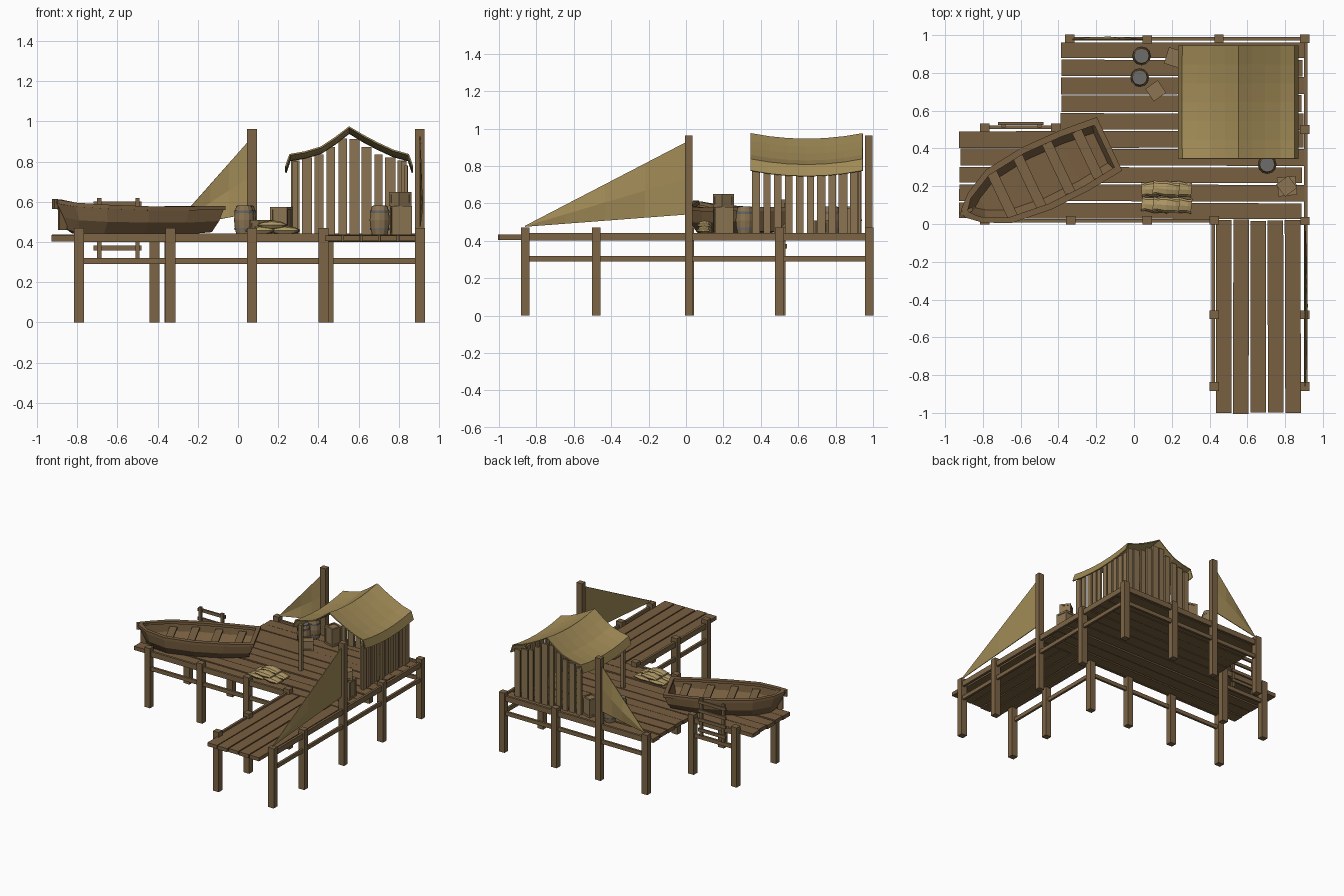
import bpy, bmesh, math, random
from mathutils import Matrix, Vector

if "Cube" in bpy.data.objects:
    bpy.data.objects.remove(bpy.data.objects["Cube"])
random.seed(4)
R = random.uniform

def material(name, r, g, b):
    m = bpy.data.materials.new(name)
    m.diffuse_color = (r, g, b, 1)
    m.use_nodes = True
    m.node_tree.nodes["Principled BSDF"].inputs["Base Color"].default_value = m.diffuse_color
    return m

WOOD = material("deck wood", 0.19, 0.115, 0.052)
POST = material("post wood", 0.20, 0.128, 0.06)
PALE = material("pale wood", 0.26, 0.175, 0.085)
CANVAS = material("canvas", 0.36, 0.26, 0.095)
SACK = material("sackcloth", 0.42, 0.31, 0.13)
GREY = material("grey metal", 0.15, 0.15, 0.15)

def finish(name, bm, mat, thick=0, offset=0):
    bmesh.ops.recalc_face_normals(bm, faces=bm.faces)
    me = bpy.data.meshes.new(name)
    bm.to_mesh(me)
    bm.free()
    ob = bpy.data.objects.new(name, me)
    bpy.context.collection.objects.link(ob)
    me.materials.append(mat)
    if thick:
        s = ob.modifiers.new("thickness", 'SOLIDIFY')
        s.thickness, s.offset = thick, offset
    return ob

def boxes(name, items, mat):
    """One object from boxes given as (centre, size[, z angle])."""
    bm = bmesh.new()
    for c, s, *a in items:
        m = Matrix.Translation(c) @ Matrix.Rotation(a[0] if a else 0, 4, 'Z') @ Matrix.Diagonal((*s, 1))
        bmesh.ops.create_cube(bm, size=1, matrix=m)
    return finish(name, bm, mat)

def sheet(name, rows, mat, thick, closed=False, caps=(), offset=0):
    """Quad grid through rows of points."""
    bm = bmesh.new()
    v = [[bm.verts.new(p) for p in row] for row in rows]
    n = len(rows[0])
    for a, b in zip(v, v[1:]):
        for i in range(n if closed else n - 1):
            j = (i + 1) % n
            bm.faces.new((a[i], a[j], b[j], b[i]))
    for c in caps:
        bm.faces.new(v[c])
    return finish(name, bm, mat, thick, offset)

# Deck planks along x, pier planks along y
planks = []
for i in range(10):
    x0 = (-0.93 if i < 5 else -0.39) + R(0, 0.012)
    x1 = 0.895 + R(-0.01, 0.01)
    planks.append((((x0 + x1) / 2, 0.07 + i * 0.0945, 0.42 + R(-.004, .004)),
                   (x1 - x0, 0.086 + R(-.004, .004), 0.03), R(-.003, .003)))
boxes("deck_planks", planks, WOOD)
boxes("pier_planks", [((0.475 + i * 0.0915, -0.49, 0.42 + R(-.004, .004)),
                       (0.083, 1.02 + R(-.01, .01), 0.028), R(-.004, .004)) for i in range(5)], WOOD)

# Support posts, two of them tall masts
posts = [(-.34, .98), (.45, .98), (.905, .98), (.905, .5), (-.79, .51), (-.415, .51), (-.79, .02),
         (-.335, .02), (.07, .02), (.425, .02), (.425, -.48), (.905, -.48), (.425, -.86), (.905, -.86)]
boxes("posts", [((x, y, 0.235), (0.05, 0.046, 0.47)) for x, y in posts], POST)
boxes("mast_posts", [((x, y, 0.481), (0.048, 0.042, 0.962)) for x, y in [(.07, .977), (.905, .015)]], POST)

# Side rails between the posts, at deck height and below
runs = [((-.34, .98), (.905, .98)), ((.91, -.86), (.91, .98)), ((.42, -.86), (.42, .02)),
        ((-.79, .018), (.425, .018)), ((-.79, .512), (-.415, .512))]
rails = []
for (x0, y0), (x1, y1) in runs:
    for z, h in ((0.422, 0.042), (0.305, 0.03)):
        rails.append((((x0 + x1) / 2, (y0 + y1) / 2, z), (max(x1 - x0, .018), max(y1 - y0, .018), h)))
boxes("side_rails", rails, POST)

# Ladder at the back of the side deck
boxes("ladder", [((x, .52, 0.47), (0.022, 0.018, 0.3)) for x in (-.69, -.50)] +
      [((-.6, .532, z), (0.24, 0.014, 0.024)) for z in (.37, .45, .52, .59)], POST)

# Hut: plank walls at the back and right, corner post at front left
def roof_z(x):
    d = abs(x - 0.55)
    return 0.96 - d * 0.70 if d < 0.14 else 0.862 - (d - 0.14) * 0.24
wall = []
for i in range(10):
    x = 0.285 + i * 0.059
    h = roof_z(x) - 0.46
    wall.append(((x, 0.925 + R(-.005, .005), 0.435 + h / 2), (0.046 + R(-.006, .006), 0.016, h)))
for i in range(10):
    y = 0.375 + i * 0.058
    wall.append(((0.832 + R(-.005, .005), y, 0.60), (0.016, 0.042 + R(-.006, .006), 0.36)))
boxes("hut_wall_planks", wall, PALE)
boxes("hut_corner_posts", [((x, y, 0.615), (0.026, 0.026, 0.37))
                           for x, y in [(.285, .375), (.825, .375), (.285, .92)]], PALE)

# Sagging canvas roof
prof = [(-.315, .775), (-.295, .835), (-.22, .848), (-.14, .872), (-.07, .918), (0, .972),
        (.07, .93), (.14, .893), (.22, .856), (.295, .835), (.315, .775)]
rows = []
for k in range(7):
    u = k / 3 - 1
    sag = 0.03 * (1 - u * u)
    rows.append([(0.553 + x, 0.645 + 0.3 * u, z - sag) for x, z in prof])
sheet("canvas_roof", rows, CANVAS, 0.008)

# Triangular sails, gently billowed
def sail(name, top, low, tip, bulge):
    top, low, tip, bulge = map(Vector, (top, low, tip, bulge))
    out = []
    for i in range(5):
        t = i / 4 * 0.99
        a, b = top.lerp(tip, t), low.lerp(tip, t)
        out.append([a, (a + b) / 2 + bulge * math.sin(math.pi * t), b])
    sheet(name, out, CANVAS, 0.006)
sail("pier_sail", (.905, -.005, .925), (.905, -.005, .54), (.905, -.87, .475), (.012, 0, 0))
sail("back_sail", (.05, .977, .90), (.05, .977, .54), (-.33, .977, .47), (0, .012, 0))

# Rowing boat: lofted hull; stations are along, half width, floor half width, rim z, floor z, floor shift
place = Matrix.Translation((-0.137, 0.421, 0)) @ Matrix.Rotation(math.radians(205.4), 4, 'Z')
stations = [(0, .145, .09, .572, .455, .04), (.2, .165, .11, .57, .442, .02), (.42, .17, .115, .57, .442, 0),
            (.64, .145, .09, .578, .442, -.01), (.78, .075, .035, .588, .448, -.04), (.85, .012, .006, .603, .465, -.07)]
rows = []
for t, w, f, zr, zf, sh in stations:
    zm, wm = zf + (zr - zf) * 0.45, (w * 0.6 + f * 0.4) + 0.015 * (w > .02)
    half = [(t, w, zr), (t + sh * .6, wm, zm), (t + sh, f, zf)]
    rows.append(half + [(x, -y, z) for x, y, z in reversed(half)])
hull = sheet("boat_hull", rows, WOOD, 0.014, caps=(0, -1))
hull.matrix_world = place
# Gunwale around the rim
rim = []
ring = [(t, w, z) for t, w, _, z, _, _ in stations] + [(t, -w, z) for t, w, _, z, _, _ in reversed(stations)]
rim = []
for x, y, z in ring:
    ix = x + .022 if x == 0 else x - (.03 if x > .8 else 0)
    iy = math.copysign(max(abs(y) - .022, .004), y)
    oy = math.copysign(abs(y) + .012, y)
    rim.append([(x - .008 * (x == 0), oy, z - .012), (x - .008 * (x == 0), oy, z + .008), (ix, iy, z + .008), (ix, iy, z - .012)])
rim.append(rim[0])
sheet("boat_gunwale", rim, WOOD, 0, closed=True).matrix_world = place
# Seats, floor ribs and stem
boxes("boat_seats", [((t, 0, .535), (.055, w, .014)) for t, w in
                     [(.12, .27), (.29, .29), (.46, .30), (.62, .26)]], POST).matrix_world = place
boxes("boat_stem", [((.855, 0, .59), (.022, .024, .05)), ((.815, 0, .515), (.04, .02, .11))], WOOD).matrix_world = place

# Barrels with grey lids
def lathe(name, x, y, prof, mat, n=12):
    sheet(name, [[(x + r * math.cos(2 * math.pi * i / n), y + r * math.sin(2 * math.pi * i / n), z)
                  for i in range(n)] for r, z in prof], mat, 0, closed=True, caps=(0, -1))
for i, (x, y) in enumerate([(.04, .89), (.03, .775), (.705, .315)]):
    lathe(f"barrel_{i}", x, y, [(.038, .435), (.046, .47), (.05, .51), (.046, .55), (.039, .58)], PALE)
    lathe(f"barrel_lid_{i}", x, y, [(.034, .575), (.034, .583)], GREY)
    for z in (.465, .55):
        lathe(f"barrel_hoop_{i}", x, y, [(.048, z - .006), (.049, z + .006)], GREY)

# Crates: recessed core with edge battens
def crate(name, x, y, z, s, h, ang):
    rot, b = Matrix.Rotation(ang, 3, 'Z'), 0.014
    c = Vector((x, y, z + h / 2))
    parts = [(c, (s * .9, s * .9, h * .92), ang)]
    e, eh = (s - b) / 2, (h - b) / 2
    for p in (-1, 1):
        for q in (-1, 1):
            parts += [(c + rot @ Vector((p * e, q * e, 0)), (b, b, h), ang),
                      (c + rot @ Vector((0, p * e, q * eh)), (s, b, b), ang),
                      (c + rot @ Vector((p * e, 0, q * eh)), (b, s, b), ang)]
    boxes(name, parts, PALE)
crate("crate_back", .215, .88, .435, .09, .14, -.3)
crate("crate_middle", .115, .705, .435, .08, .075, .6)
crate("crate_large", .81, .2, .435, .1, .145, .1)
crate("crate_top", .808, .2, .58, .08, .07, .65)

# Sacks: pinched pillows, one lying across each pair
def sack(name, x, y, z, ang):
    rows = []
    for t, w, h in [(-.07, .04, .006), (-.05, .034, .016), (0, .042, .025), (.05, .034, .016), (.07, .04, .006)]:
        ring = [(t, w * math.cos(a), h * math.sin(a)) for a in [k * math.pi / 4 for k in range(8)]]
        rows.append(ring)
    ob = sheet(name, rows, SACK, 0, closed=True, caps=(0, -1))
    ob.matrix_world = Matrix.Translation((x, y, z)) @ Matrix.Rotation(ang, 4, 'Z')
for r, y in enumerate((.1, .185)):
    for k, (x, z) in enumerate([(.11, .457), (.235, .457), (.17, .484)]):
        sack(f"sack_{r}_{k}", x, y, z, R(-.12, .12))
